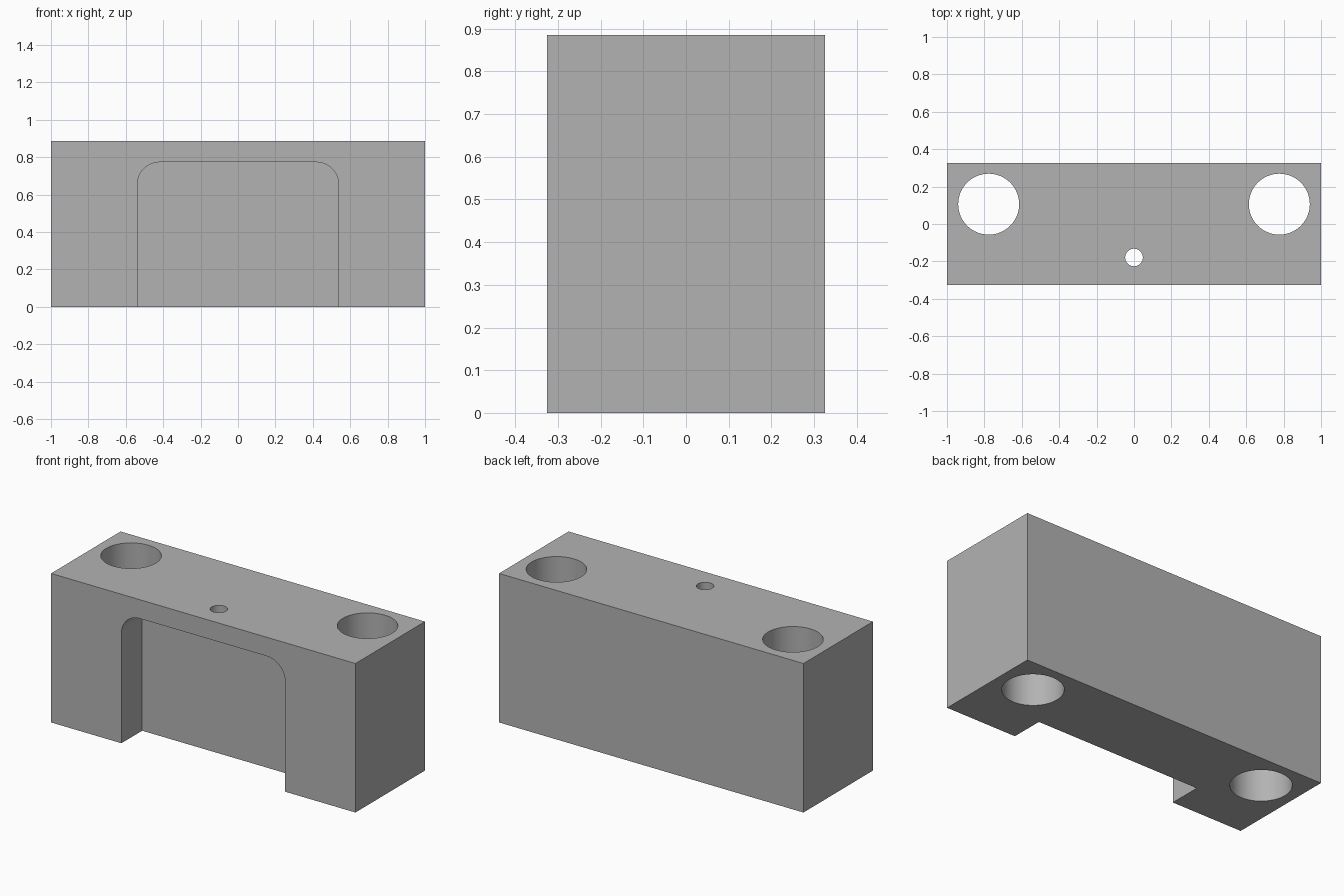
import bpy, bmesh
from math import pi, sin, cos

cube = bpy.data.objects.get("Cube")
if cube:
    bpy.data.objects.remove(cube, do_unlink=True)

WIDTH, DEPTH, HEIGHT = 2.0, 0.652, 0.885

# Plain grey material
grey = bpy.data.materials.new("plain_grey")
grey.use_nodes = True
grey.diffuse_color = (0.45, 0.45, 0.45, 1)
grey.node_tree.nodes["Principled BSDF"].inputs["Base Color"].default_value = grey.diffuse_color


def add_prism(name, outline, direction):
    """Extrude a closed outline of points along a direction."""
    bm = bmesh.new()
    face = bm.faces.new([bm.verts.new(p) for p in outline])
    new = bmesh.ops.extrude_face_region(bm, geom=[face])["geom"]
    verts = [v for v in new if isinstance(v, bmesh.types.BMVert)]
    bmesh.ops.translate(bm, vec=direction, verts=verts)
    bmesh.ops.recalc_face_normals(bm, faces=bm.faces)
    mesh = bpy.data.meshes.new(name)
    bm.to_mesh(mesh)
    bm.free()
    mesh.materials.append(grey)
    obj = bpy.data.objects.new(name, mesh)
    bpy.context.collection.objects.link(obj)
    return obj


def arc(cx, cy, radius, start, end, steps):
    angles = [start + (end - start) * i / steps for i in range(steps + 1)]
    return [(cx + radius * cos(a), cy + radius * sin(a)) for a in angles]


def hole_cutter(name, x, y, radius):
    ring = arc(x, y, radius, 0, 2 * pi, 64)[:-1]
    return add_prism(name, [(px, py, -0.1) for px, py in ring], (0, 0, HEIGHT + 0.2))


# Solid block
hx, hy = WIDTH / 2, DEPTH / 2
block = add_prism("block", [(-hx, -hy, 0), (hx, -hy, 0), (hx, hy, 0), (-hx, hy, 0)],
                  (0, 0, HEIGHT))

# Front recess with rounded upper corners, open at the bottom
half, top, r, back = 0.538, 0.773, 0.12, -0.131
profile = [(-half, -0.1), (half, -0.1)]
profile += arc(half - r, top - r, r, 0, pi / 2, 16)
profile += arc(r - half, top - r, r, pi / 2, pi, 16)
cutters = [add_prism("recess_cutter", [(x, back, z) for x, z in profile], (0, -0.4, 0))]

# Two large through holes and the small hole into the recess
for side, x in (("left", 0.777), ("right", -0.777)):
    cutters.append(hole_cutter(side + "_hole_cutter", x, 0.106, 0.163))
cutters.append(hole_cutter("small_hole_cutter", 0, -0.179, 0.047))

# Cut the block, then discard the cutters
bpy.ops.object.select_all(action="DESELECT")
block.select_set(True)
bpy.context.view_layer.objects.active = block
for cutter in cutters:
    cutter.hide_render = True
    cut = block.modifiers.new(cutter.name, "BOOLEAN")
    cut.operation = "DIFFERENCE"
    cut.solver = "EXACT"
    cut.object = cutter
    bpy.ops.object.modifier_apply(modifier=cut.name)
    bpy.data.objects.remove(cutter, do_unlink=True)

bpy.ops.object.shade_smooth_by_angle(angle=pi / 6)
